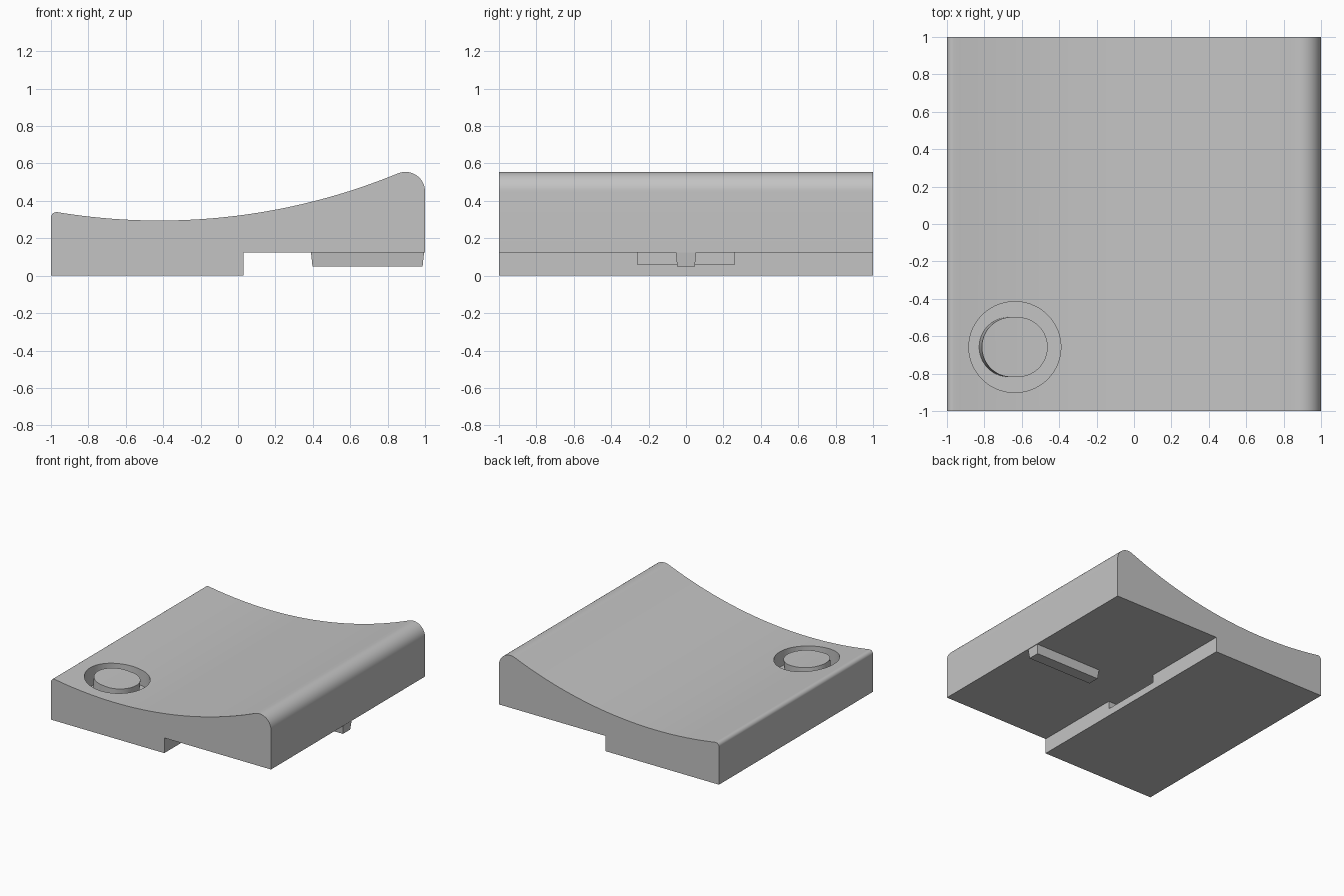
import bpy, bmesh, math

if "Cube" in bpy.data.objects:
    bpy.data.objects.remove(bpy.data.objects["Cube"], do_unlink=True)

grey = bpy.data.materials.new("plain_grey")
grey.use_nodes = True
grey.diffuse_color = (0.55, 0.55, 0.55, 1)
grey.node_tree.nodes["Principled BSDF"].inputs["Base Color"].default_value = (0.55, 0.55, 0.55, 1)


def make_object(name, bm):
    bmesh.ops.recalc_face_normals(bm, faces=bm.faces)
    mesh = bpy.data.meshes.new(name)
    bm.to_mesh(mesh)
    bm.free()
    mesh.materials.append(grey)
    obj = bpy.data.objects.new(name, mesh)
    bpy.context.collection.objects.link(obj)
    return obj


def arc(cx, cz, radius, start, end, steps):
    angles = [math.radians(start + (end - start) * i / steps) for i in range(steps + 1)]
    return [(cx + radius * math.cos(a), cz + radius * math.sin(a)) for a in angles]


def box(name, x0, x1, y0, y1, z0, z1, draft=0):
    """Box whose bottom is drawn in by the draft on every side."""
    bm = bmesh.new()
    rings = []
    for z, d in ((z0, draft), (z1, 0)):
        corners = ((x0 + d, y0 + d), (x1 - d, y0 + d), (x1 - d, y1 - d), (x0 + d, y1 - d))
        rings.append([bm.verts.new((x, y, z)) for x, y in corners])
    for ring in rings:
        bm.faces.new(ring)
    for i in range(4):
        j = (i + 1) % 4
        bm.faces.new((rings[0][i], rings[0][j], rings[1][j], rings[1][i]))
    return make_object(name, bm)


def cut(target, cutter):
    mod = target.modifiers.new("cut", "BOOLEAN")
    mod.operation = "DIFFERENCE"
    mod.solver = "EXACT"
    mod.object = cutter
    bpy.context.view_layer.objects.active = target
    bpy.ops.object.modifier_apply(modifier=mod.name)
    bpy.data.objects.remove(cutter, do_unlink=True)


# Body: stepped underside, dished top with a rounded edge at each end
profile = [(-1, 0), (0.03, 0), (0.03, 0.125), (1, 0.125)]
profile += arc(0.895, 0.45, 0.105, 0, 112.4, 14)
profile += arc(-0.42, 3.645, 3.35, -67.6, -99.4, 56)[1:-1]
profile += arc(-0.97, 0.31, 0.03, 80.6, 180, 8)
bm = bmesh.new()
face = bm.faces.new([bm.verts.new((x, -1, z)) for x, z in profile])
extruded = bmesh.ops.extrude_face_region(bm, geom=[face])["geom"]
bmesh.ops.translate(bm, vec=(0, 2, 0), verts=[v for v in extruded if isinstance(v, bmesh.types.BMVert)])
body = make_object("body", bm)

# Slot in the step wall
cut(body, box("slot_cutter", -0.4, 0.033, -0.26, 0.26, 0.06, 0.1252))

# Ring groove that leaves a slightly leaning oval button
bm = bmesh.new()
count = 64
cx, cy = -0.637, -0.658
loops = []
for z, inner in ((0.17, False), (0.6, False), (0.6, True), (0.17, True)):
    loop = []
    for i in range(count):
        a = 2 * math.pi * (i + 0.5) / count
        if inner:
            x = math.copysign(0.017, math.cos(a)) + 0.16 * math.cos(a) + (z - 0.31) * 0.1
            y = 0.16 * math.sin(a)
        else:
            x, y = 0.246 * math.cos(a), 0.243 * math.sin(a)
        loop.append(bm.verts.new((cx + x, cy + y, z)))
    loops.append(loop)
for k in range(4):
    a, b = loops[k], loops[(k + 1) % 4]
    for i in range(count):
        j = (i + 1) % count
        bm.faces.new((a[i], a[j], b[j], b[i]))
cut(body, make_object("groove_cutter", bm))

# Locating rib under the raised end
rib = box("bottom_rib", 0.39, 0.995, -0.055, 0.055, 0.05, 0.127, 0.008)

# Smooth the curves, keep the edges crisp
bpy.ops.object.select_all(action="DESELECT")
body.select_set(True)
bpy.context.view_layer.objects.active = body
bpy.ops.object.shade_smooth_by_angle(angle=math.radians(30))
